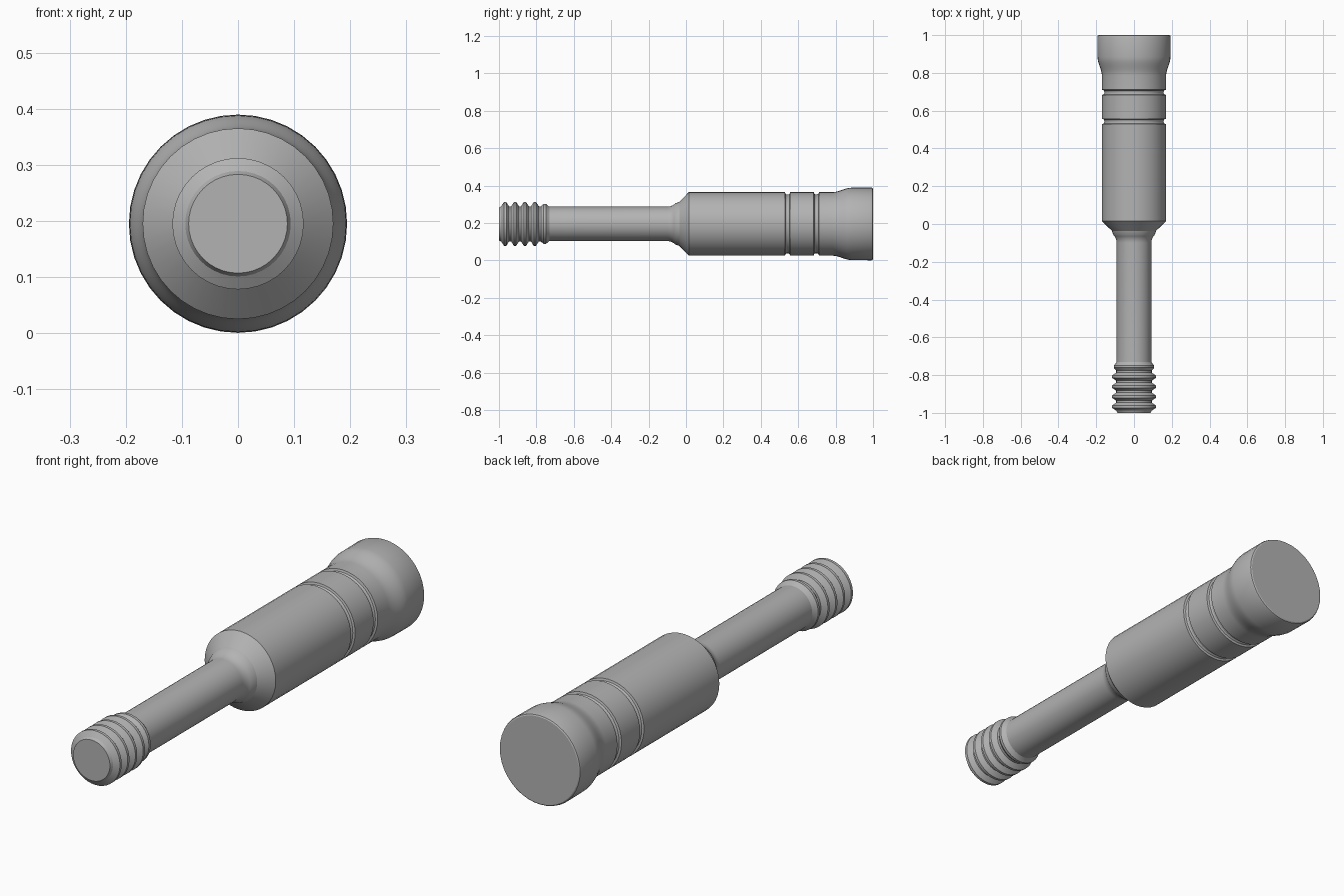
import bpy, bmesh, math

if "Cube" in bpy.data.objects:
    bpy.data.objects.remove(bpy.data.objects["Cube"])

AXIS_Z = 0.195
SEGMENTS = 40

metal = bpy.data.materials.new("grey metal")
metal.diffuse_color = (0.45, 0.45, 0.45, 1)
metal.use_nodes = True
metal.node_tree.nodes["Principled BSDF"].inputs["Base Color"].default_value = metal.diffuse_color


def lathe(name, profile):
    """Spin (y, radius) points around the long axis; zero radius closes an end."""
    bm = bmesh.new()
    rings = []
    for y, r in profile:
        count = SEGMENTS if r > 0 else 1
        rings.append([bm.verts.new((r * math.cos(a), y, AXIS_Z + r * math.sin(a)))
                      for a in (2 * math.pi * i / SEGMENTS for i in range(count))])
    for a, b in zip(rings, rings[1:]):
        for i in range(SEGMENTS):
            j = (i + 1) % SEGMENTS
            quad = [a[i % len(a)], a[j % len(a)], b[j % len(b)], b[i % len(b)]]
            bm.faces.new(list(dict.fromkeys(quad)))
    bmesh.ops.recalc_face_normals(bm, faces=bm.faces)
    mesh = bpy.data.meshes.new(name)
    bm.to_mesh(mesh)
    bm.free()
    mesh.materials.append(metal)
    obj = bpy.data.objects.new(name, mesh)
    bpy.context.collection.objects.link(obj)
    bpy.ops.object.select_all(action='DESELECT')
    obj.select_set(True)
    bpy.context.view_layer.objects.active = obj
    bpy.ops.object.shade_smooth_by_angle(angle=math.radians(25))
    return obj


def groove(y):
    """Shallow rounded channel cut into the body."""
    return [(y - 0.014, 0.17), (y - 0.011, 0.161), (y - 0.005, 0.157),
            (y + 0.005, 0.157), (y + 0.011, 0.161), (y + 0.014, 0.17)]


# Threaded tip: evenly pitched ridges, the last one fading into the shank
tip = [(-1, 0), (-1, 0.088), (-0.994, 0.091)]
for k in range(5):
    y, crest = -0.967 + 0.053 * k, 0.117 if k < 4 else 0.107
    tip += [(y - 0.021, 0.094), (y - 0.006, crest), (y + 0.006, crest), (y + 0.021, 0.094)]

# Shank with a fillet flowing into the conical shoulder
shank = [(-0.73, 0.092), (-0.10, 0.092)]
shank += [(-0.10 + 0.0604 * math.sin(t), 0.092 + 0.0604 * (1 - math.cos(t)))
          for t in (math.radians(9 * i) for i in range(1, 6))]
shoulder = [(-0.036, 0.117), (0.015, 0.17)]

# Body with two ring grooves, then the flared head
body = groove(0.543) + groove(0.697)
flare = []
for i in range(9):
    t = i / 8
    flare.append((0.785 + 0.1 * t, 0.17 + 0.0235 * t * t * (3 - 2 * t)))
head = flare + [(0.99, 0.1945), (0.997, 0.192), (1, 0.187), (1, 0)]

lathe("threaded_pin", tip + shank + shoulder + body + head)
